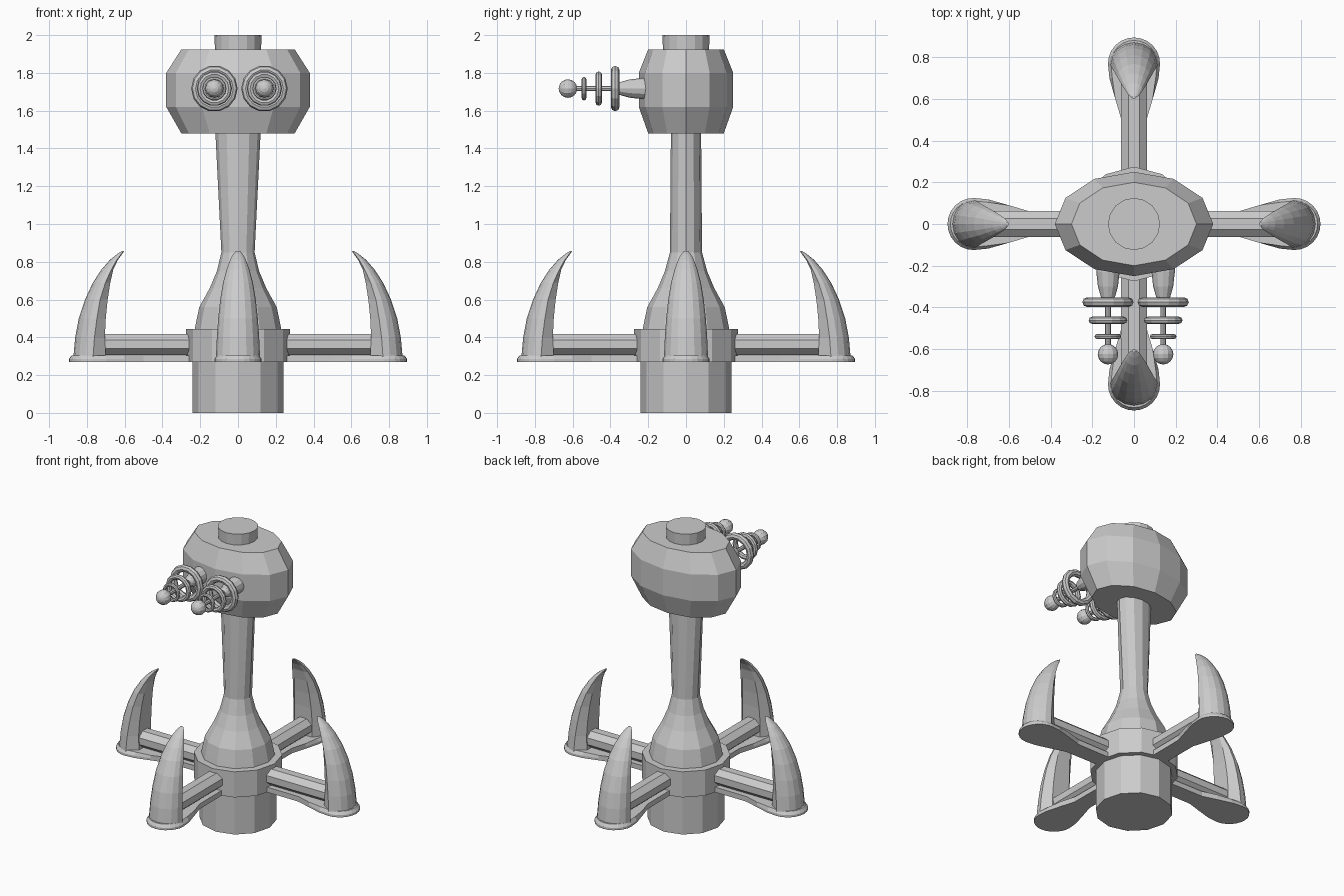
import bpy, bmesh, math
from mathutils import Matrix, Vector

if "Cube" in bpy.data.objects:
    bpy.data.objects.remove(bpy.data.objects["Cube"])

grey = bpy.data.materials.new("plain grey")
grey.diffuse_color = (0.6, 0.6, 0.6, 1)
grey.use_nodes = True
grey.node_tree.nodes["Principled BSDF"].inputs["Base Color"].default_value = grey.diffuse_color


def loft(name, rings, matrix=Matrix()):
    """Skin a list of equal-length point loops and cap both ends."""
    bm = bmesh.new()
    loops = [[bm.verts.new(matrix @ Vector(p)) for p in ring] for ring in rings]
    n = len(loops[0])
    for a, b in zip(loops, loops[1:]):
        for i in range(n):
            j = (i + 1) % n
            bm.faces.new((a[i], a[j], b[j], b[i]))
    bm.faces.new(loops[0][::-1])
    bm.faces.new(loops[-1])
    bmesh.ops.recalc_face_normals(bm, faces=bm.faces)
    mesh = bpy.data.meshes.new(name)
    bm.to_mesh(mesh)
    bm.free()
    mesh.materials.append(grey)
    obj = bpy.data.objects.new(name, mesh)
    bpy.context.collection.objects.link(obj)
    return obj


def ellipse(rx, ry, z, n=12, turn=0.0):
    return [(rx * math.cos(2 * math.pi * i / n + turn),
             ry * math.sin(2 * math.pi * i / n + turn), z) for i in range(n)]


def lathe(name, profile, n=12, matrix=Matrix(), turn=0.0):
    """Profile rows are (x radius, y radius, height)."""
    return loft(name, [ellipse(rx, ry, z, n, turn) for rx, ry, z in profile], matrix)


# Central column
lathe("base", [(.24, .24, 0), (.24, .24, .28)])
lathe("collar", [(.275, .275, .27), (.275, .275, .445)])
lathe("neck", [(.232, .232, .43), (.222, .222, .48), (.205, .205, .56),
               (.15, .15, .66), (.112, .112, .75), (.088, .085, .85),
               (.12, .08, 1.49)])
lathe("head", [(.30, .20, 1.48), (.38, .25, 1.62), (.38, .25, 1.80), (.30, .20, 1.925)])
lathe("head_cap", [(.122, .122, 1.92), (.125, .125, 2.0)], 16)

# Claw sections: height, outer reach, crease reach, inner reach, half width
CLAW = [(.29, .872, .768, .70, .117), (.40, .862, .76, .705, .112),
        (.50, .843, .747, .70, .105), (.60, .81, .73, .69, .094),
        (.69, .768, .702, .676, .079), (.76, .722, .67, .66, .06),
        (.81, .678, .642, .636, .042), (.84, .641, .619, .614, .026),
        (.858, .613, .606, .602, .010)]


def claw_ring(z, outer, crease, inner, w):
    steps = 8
    ring = [(crease + (outer - crease) * math.cos(a), w * math.sin(a), z)
            for a in (math.pi * (i / steps - .5) for i in range(steps + 1))]
    return ring + [(inner, .6 * w, z), (inner, -.6 * w, z)]


def foot_ring(z, inset):
    w = .125 - inset
    half = [(.22, .058), (.50, .06), (.60, .09), (.70, w - .007)]
    half += [(.77 + w * math.sin(a), w * math.cos(a))
             for a in (math.radians(15 * i) for i in range(6))]
    return ([(x, -y, z) for x, y in half] + [(.77 + w, 0, z)]
            + [(x, y, z) for x, y in reversed(half)])


# Four arms, each with a foot plate and a claw
for k, side in enumerate(("right", "back", "left", "front")):
    spin = Matrix.Rotation(k * math.pi / 2, 4, 'Z')
    along = spin @ Matrix.Translation((0, 0, .363)) @ Matrix.Rotation(math.pi / 2, 4, 'Y')
    lathe("arm_" + side, [(.06, .068, .22), (.06, .068, .76)], 8, along, math.pi / 8)
    loft("foot_" + side, [foot_ring(.27, 0), foot_ring(.285, 0), foot_ring(.305, .014)], spin)
    loft("claw_" + side, [claw_ring(*row) for row in CLAW], spin)


def ring_torus(name, major, minor, matrix):
    """Closed ring made as a square-topology torus."""
    bm = bmesh.new()
    n, m = 14, 8
    v = [[bm.verts.new(matrix @ Vector((
        (major + minor * math.cos(2 * math.pi * j / m)) * math.cos(2 * math.pi * i / n),
        (major + minor * math.cos(2 * math.pi * j / m)) * math.sin(2 * math.pi * i / n),
        minor * math.sin(2 * math.pi * j / m)))) for j in range(m)] for i in range(n)]
    for i in range(n):
        for j in range(m):
            a, b = (i + 1) % n, (j + 1) % m
            bm.faces.new((v[i][j], v[a][j], v[a][b], v[i][b]))
    bmesh.ops.recalc_face_normals(bm, faces=bm.faces)
    mesh = bpy.data.meshes.new(name)
    bm.to_mesh(mesh)
    bm.free()
    mesh.materials.append(grey)
    bpy.context.collection.objects.link(bpy.data.objects.new(name, mesh))


# Two ringed antennae pointing forward
for side, x in (("left", -.125), ("right", .14)):
    place = Matrix.Translation((x, 0, 1.717)) @ Matrix.Rotation(math.pi / 2, 4, 'X')
    lathe("antenna_socket_" + side, [(.056, .056, .18), (.056, .056, .23), (.048, .048, .30),
                                     (.034, .034, .35), (.018, .018, .365)], 12, place)
    lathe("antenna_rod_" + side, [(.014, .014, .34), (.014, .014, .60)], 8, place)
    for i, (y, outer, minor) in enumerate(((.375, .123, .023), (.462, .093, .017),
                                           (.54, .064, .012))):
        ring_torus(f"antenna_ring_{i + 1}_{side}", outer - minor, minor,
                   place @ Matrix.Translation((0, 0, y)))
    ball = [(.049 * math.sin(a), .049 * math.sin(a), .625 - .049 * math.cos(a))
            for a in (math.pi * (i + .12) / 8.24 for i in range(9))]
    lathe("antenna_ball_" + side, ball, 12, place)
